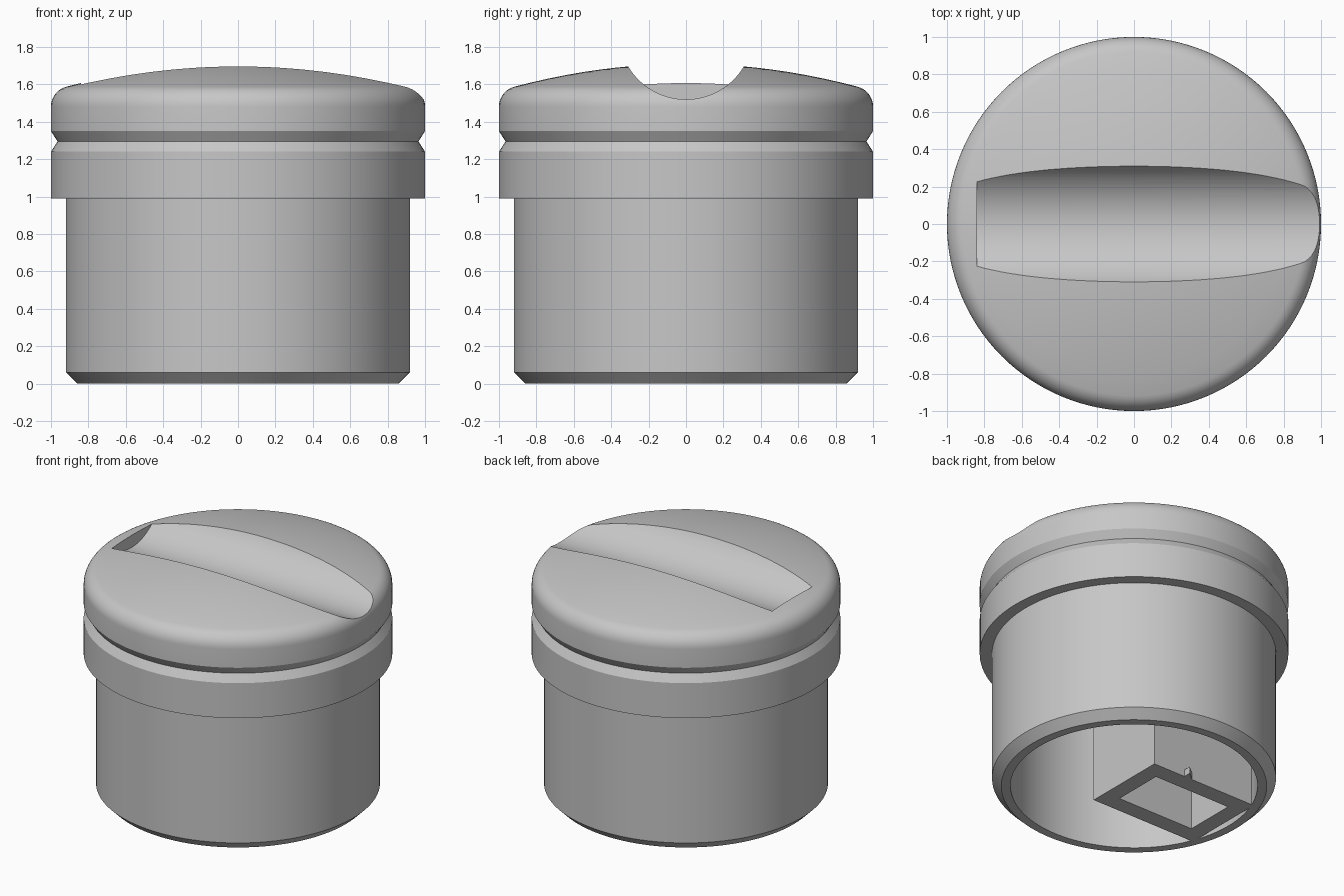
import bpy
import bmesh
from math import sin, cos, pi, radians
from mathutils import Matrix, Vector

if "Cube" in bpy.data.objects:
    bpy.data.objects.remove(bpy.data.objects["Cube"])

GREY = (0.57, 0.57, 0.57, 1)
grey = bpy.data.materials.new("plain grey")
grey.use_nodes = True
grey.diffuse_color = GREY
grey.node_tree.nodes["Principled BSDF"].inputs["Base Color"].default_value = GREY


def add_object(name, bm):
    bmesh.ops.recalc_face_normals(bm, faces=bm.faces)
    mesh = bpy.data.meshes.new(name)
    bm.to_mesh(mesh)
    bm.free()
    mesh.materials.append(grey)
    obj = bpy.data.objects.new(name, mesh)
    bpy.context.collection.objects.link(obj)
    return obj


def activate(obj):
    bpy.ops.object.select_all(action='DESELECT')
    obj.select_set(True)
    bpy.context.view_layer.objects.active = obj


def revolve(name, profile, steps=128):
    bm = bmesh.new()
    verts = [bm.verts.new((r, 0, z)) for r, z in profile]
    edges = [bm.edges.new(pair) for pair in zip(verts, verts[1:])]
    bmesh.ops.spin(bm, geom=verts + edges, cent=(0, 0, 0), axis=(0, 0, 1),
                   angle=2 * pi, steps=steps, use_merge=True)
    bmesh.ops.remove_doubles(bm, verts=bm.verts, dist=1e-5)
    return add_object(name, bm)


def prism(name, outline, bottom, top):
    bm = bmesh.new()
    face = bm.faces.new([bm.verts.new((x, y, bottom)) for x, y in outline])
    new = bmesh.ops.extrude_face_region(bm, geom=[face])["geom"]
    bmesh.ops.translate(bm, vec=Vector((0, 0, top - bottom)),
                        verts=[v for v in new if isinstance(v, bmesh.types.BMVert)])
    return add_object(name, bm)


def rectangle(x0, x1, y):
    return [(x0, -y), (x1, -y), (x1, y), (x0, y)]


def cut(obj, cutter):
    mod = obj.modifiers.new("cut", 'BOOLEAN')
    mod.operation = 'DIFFERENCE'
    mod.solver = 'EXACT'
    mod.object = cutter
    activate(obj)
    bpy.ops.object.modifier_apply(modifier=mod.name)
    bpy.data.objects.remove(cutter)


# Hollow body: cavity, chamfered foot, stepped collar with a V groove
CEILING = 1.40
profile = [(0, CEILING), (0.80, CEILING), (0.80, 0), (0.86, 0), (0.92, 0.06),
           (0.92, 0.99), (1, 0.99), (1, 1.24), (0.965, 1.295), (1, 1.35)]
# Rounded shoulder
profile += [(0.89 + 0.11 * cos(a), 1.481 + 0.11 * sin(a))
            for a in (radians(75 * i / 8) for i in range(9))]
# Shallow dome
profile += [(r, 1.71 - r * r / 6.86) for r in (0.917 * (1 - i / 10) for i in range(1, 11))]
body = revolve("plug_body", profile)

# Round finger slot, open on the left side and walled on the right
bm = bmesh.new()
bmesh.ops.create_cone(bm, cap_ends=True, segments=128, radius1=0.36, radius2=0.36, depth=2.04,
                      matrix=Matrix.Translation((0.18, 0, 1.88)) @ Matrix.Rotation(pi / 2, 4, 'Y'))
slot = add_object("slot_cutter", bm)
slot.hide_render = True
cut(body, slot)

# Rectangular socket inside the cavity
socket = prism("inner_socket", rectangle(-0.756, 0.084, 0.306), 0, CEILING + 0.02)
hole = prism("socket_cutter", rectangle(-0.64, -0.032, 0.184), -0.1, CEILING)
hole.hide_render = True
cut(socket, hole)

# Small pointer nub on the socket wall
nub = prism("socket_nub", [(-0.24, 0.30), (-0.17, 0.30), (-0.17, 0.36)], 0, 0.05)

activate(body)
bpy.ops.object.shade_smooth_by_angle(angle=radians(25))
